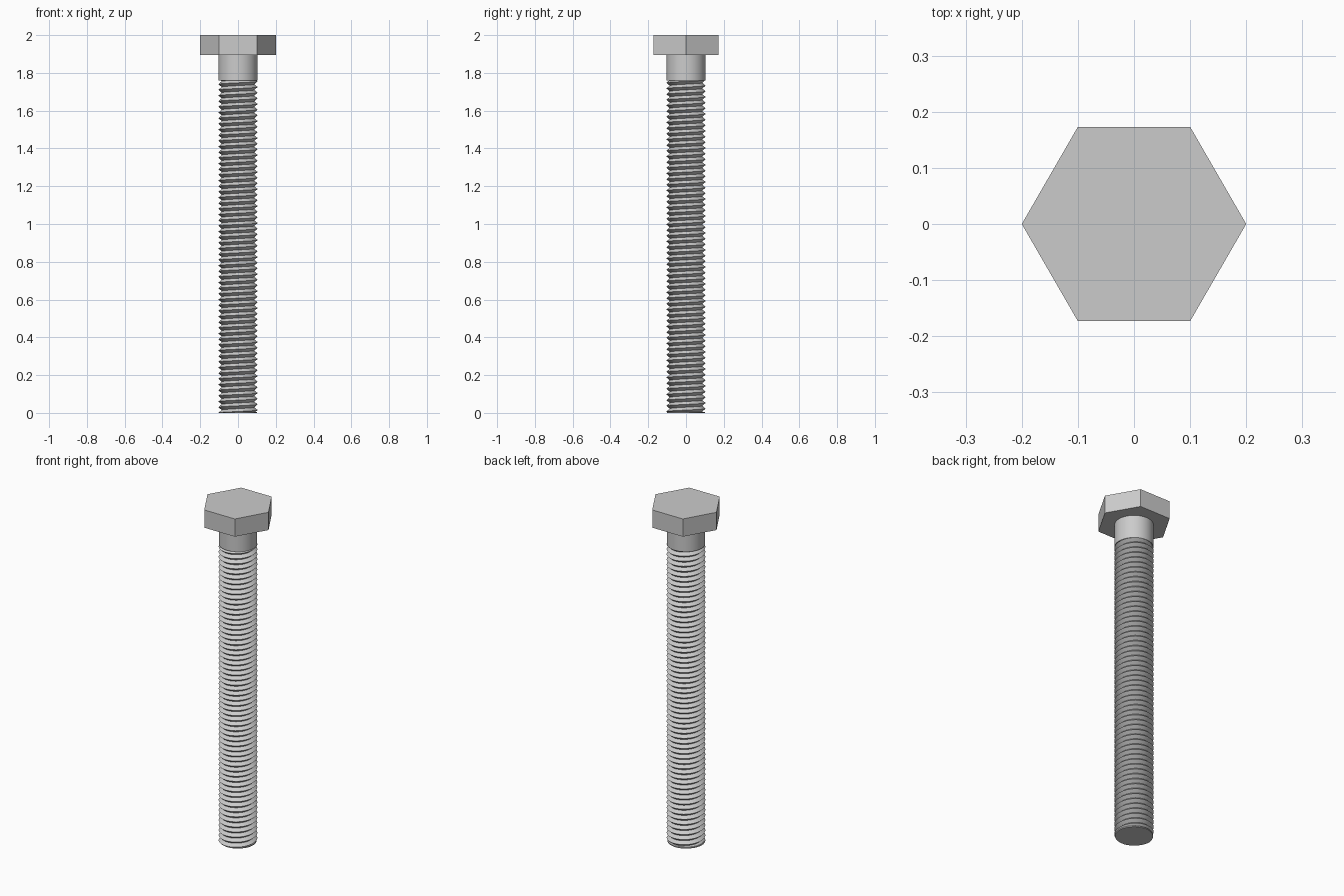
import bpy, bmesh, math

cube = bpy.data.objects.get("Cube")
if cube:
    bpy.data.objects.remove(cube, do_unlink=True)

# Plain steel colour
steel = bpy.data.materials.new("grey steel")
steel.use_nodes = True
colour = (0.6, 0.6, 0.6, 1)
steel.diffuse_color = colour
steel.node_tree.nodes["Principled BSDF"].inputs["Base Color"].default_value = colour

SIDES = 40
PITCH = 0.03
ROOT, CREST = 0.086, 0.104
THREAD_TOP, HEAD_BASE, HEAD_TOP = 1.76, 1.895, 2.0


def add_object(name, bm, smooth_angle=None):
    bmesh.ops.recalc_face_normals(bm, faces=bm.faces)
    mesh = bpy.data.meshes.new(name)
    bm.to_mesh(mesh)
    bm.free()
    mesh.materials.append(steel)
    obj = bpy.data.objects.new(name, mesh)
    bpy.context.collection.objects.link(obj)
    if smooth_angle:
        bpy.ops.object.select_all(action="DESELECT")
        obj.select_set(True)
        bpy.context.view_layer.objects.active = obj
        bpy.ops.object.shade_smooth_by_angle(angle=math.radians(smooth_angle))
    return obj


def add_prism(name, sides, radius, bottom, top, smooth_angle=None):
    bm = bmesh.new()
    bmesh.ops.create_cone(bm, cap_ends=True, segments=sides, radius1=radius,
                          radius2=radius, depth=top - bottom)
    # Put a corner on the x axis whatever the primitive's start angle
    start = math.atan2(bm.verts[:][0].co.y, bm.verts[:][0].co.x)
    for v in bm.verts:
        a = math.atan2(v.co.y, v.co.x) - start
        v.co = (radius * math.cos(a), radius * math.sin(a), v.co.z + (top + bottom) / 2)
    return add_object(name, bm, smooth_angle)


def thread_radius(z, turn):
    # V-shaped tooth that climbs one pitch per turn
    phase = (z / PITCH - turn) % 1
    return ROOT + (CREST - ROOT) * (1 - abs(2 * phase - 1))


def add_thread():
    bm = bmesh.new()
    rows = int(2 * THREAD_TOP / PITCH) + 4
    columns = []
    for i in range(SIDES + 1):
        turn = i / SIDES
        a = math.tau * turn
        column = []
        for j in range(-2, rows):
            z = min(max((j / 2 + turn) * PITCH, 0), THREAD_TOP)
            r = thread_radius(z, turn)
            column.append(bm.verts.new((r * math.cos(a), r * math.sin(a), z)))
        columns.append(column)
    for left, right in zip(columns, columns[1:]):
        for j in range(len(left) - 1):
            bm.faces.new((left[j], right[j], right[j + 1], left[j + 1]))
    bmesh.ops.remove_doubles(bm, verts=bm.verts, dist=0.0001)
    # Close both ends
    rim = [e for e in bm.edges if e.is_boundary]
    bmesh.ops.holes_fill(bm, edges=rim, sides=0)
    return add_object("threaded_rod", bm, 30)


add_prism("hex_head", 6, 0.2, HEAD_BASE, HEAD_TOP)
add_prism("smooth_shank", SIDES, 0.103, THREAD_TOP, HEAD_BASE, 30)
add_thread()
# Flat end of the rod
add_prism("rod_tip", SIDES, 0.1, 0, 0.006, 30)
